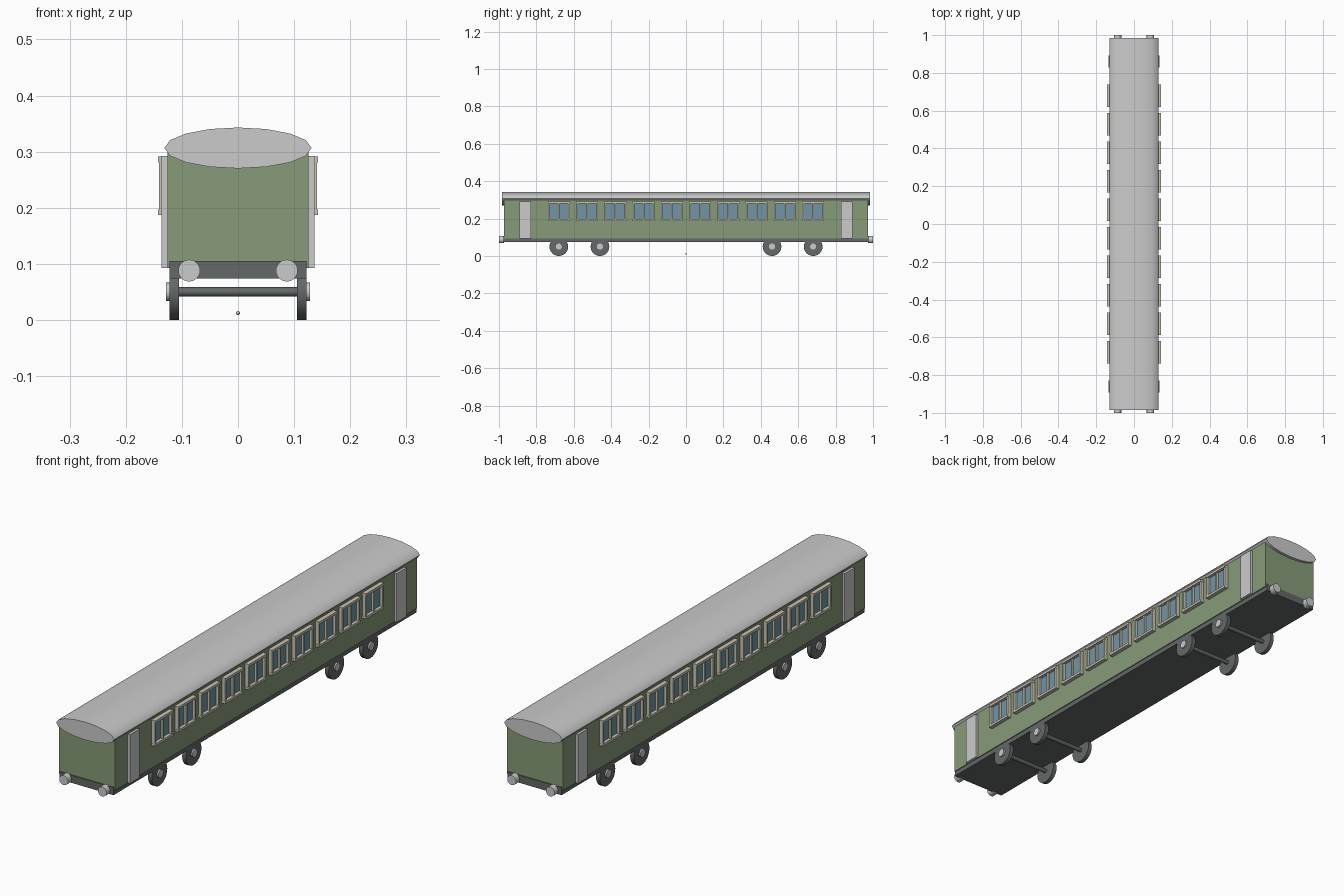
import bpy, math

if "Cube" in bpy.data.objects:
    bpy.data.objects.remove(bpy.data.objects["Cube"])


def material(name, rgb):
    m = bpy.data.materials.new(name)
    m.diffuse_color = (*rgb, 1)
    m.use_nodes = True
    m.node_tree.nodes["Principled BSDF"].inputs["Base Color"].default_value = m.diffuse_color
    return m


GREEN = material("green_paint", (0.24, 0.33, 0.19))
GLASS = material("window_glass", (0.17, 0.30, 0.37))
CREAM = material("cream_frame", (0.60, 0.57, 0.47))
DARK = material("dark_metal", (0.13, 0.14, 0.14))


def finish(o, name, mat):
    o.name = name
    if mat:
        o.data.materials.append(mat)
    return o


def box(name, x, y, z, mat=None):
    """Box from (min, max) pairs on each axis."""
    spans = (x, y, z)
    bpy.ops.mesh.primitive_cube_add(size=1, location=[(a + b) / 2 for a, b in spans])
    o = bpy.context.object
    o.scale = [abs(b - a) for a, b in spans]
    bpy.ops.object.transform_apply(location=False, rotation=False)
    return finish(o, name, mat)


def cylinder(name, loc, r, depth, axis, mat=None, sides=24, squash=1.0):
    """Cylinder along x or y; squash flattens it in z."""
    rot = (0, math.pi / 2, 0) if axis == "x" else (math.pi / 2, 0, 0)
    bpy.ops.mesh.primitive_cylinder_add(vertices=sides, radius=r, depth=depth,
                                        location=loc, rotation=rot)
    o = bpy.context.object
    bpy.ops.object.transform_apply(location=False, rotation=True, scale=False)
    o.scale.z = squash
    bpy.ops.object.transform_apply(location=False, rotation=False, scale=True)
    bpy.ops.object.shade_smooth_by_angle(angle=math.radians(40))
    return finish(o, name, mat)


# Main shell
box("carriage_body", (-0.126, 0.126), (-0.973, 0.973), (0.093, 0.302), GREEN)
box("chassis", (-0.122, 0.122), (-0.977, 0.977), (0.074, 0.105), DARK)
cylinder("roof", (0, 0, 0.3065), 0.131, 1.97, "y", sides=16, squash=0.0365 / 0.131)


def window(s, y):
    def part(name, x, y0, y1, z0, z1, mat=CREAM):
        box(name, (s * 0.124, s * x), (y + y0, y + y1), (z0, z1), mat)
    part("window_glass", 0.130, -0.054, 0.054, 0.190, 0.287, GLASS)
    part("window_top_rail", 0.143, -0.059, 0.059, 0.281, 0.291)
    part("window_sill", 0.143, -0.059, 0.059, 0.187, 0.197)
    part("window_left_stile", 0.141, -0.058, -0.049, 0.190, 0.288)
    part("window_right_stile", 0.141, 0.049, 0.058, 0.190, 0.288)
    part("window_mullion", 0.139, -0.004, 0.004, 0.190, 0.288)


for s in (-1, 1):
    # Ten windows per side
    for i in range(10):
        window(s, (i - 4.5) * 0.151)
    for e in (-1, 1):
        # Doors and end buffers
        box("door", (s * 0.122, s * 0.136), (e * 0.86 - 0.0315, e * 0.86 + 0.0315),
            (0.093, 0.292))
        cylinder("buffer", (s * 0.087, e * 0.986, 0.088), 0.0195, 0.028, "y")

# Wheel sets
for y in (-0.68, -0.46, 0.46, 0.68):
    cylinder("axle", (0, y, 0.05), 0.0085, 0.22, "x", DARK, sides=16)
    for s in (-1, 1):
        cylinder("wheel", (s * 0.1135, y, 0.05), 0.05, 0.017, "x", DARK)
        cylinder("wheel_hub", (s * 0.118, y, 0.05), 0.0165, 0.02, "x", sides=16)

# Small fitting under the centre
bpy.ops.mesh.primitive_uv_sphere_add(segments=12, ring_count=8, radius=0.0035,
                                     location=(0, 0, 0.0125))
bpy.ops.object.shade_smooth()
finish(bpy.context.object, "centre_fitting", None)
